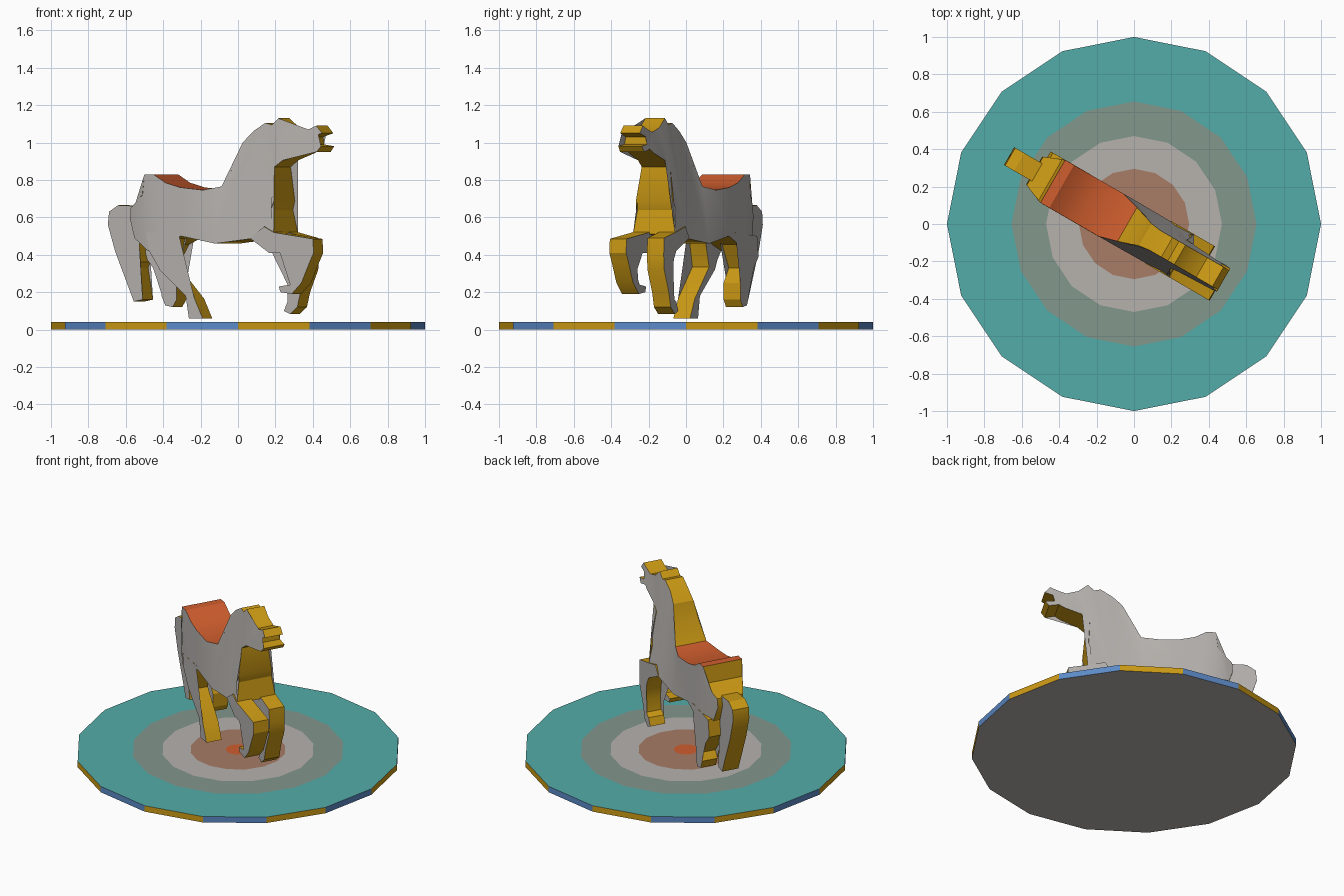
import bpy, bmesh, math

cube = bpy.data.objects.get("Cube")
if cube:
    bpy.data.objects.remove(cube, do_unlink=True)


def lin(c):
    c /= 255
    return c / 12.92 if c <= 0.04045 else ((c + 0.055) / 1.055) ** 2.4


def material(name, r, g, b):
    m = bpy.data.materials.new(name)
    m.use_nodes = True
    col = (lin(r), lin(g), lin(b), 1)
    m.diffuse_color = col
    m.node_tree.nodes["Principled BSDF"].inputs["Base Color"].default_value = col
    return m


GREY = material("light_grey", 182, 178, 174)
GOLD = material("gold", 204, 154, 20)
ORANGE = material("orange", 208, 94, 46)
TEAL = material("teal", 84, 172, 169)
SAGE = material("grey_green", 130, 151, 140)
BROWN = material("clay_brown", 168, 124, 102)
BLUE = material("blue", 92, 138, 200)


def finish(name, bm, mats, smooth=True):
    bmesh.ops.recalc_face_normals(bm, faces=bm.faces)
    me = bpy.data.meshes.new(name)
    bm.to_mesh(me)
    bm.free()
    for m in mats:
        me.materials.append(m)
    ob = bpy.data.objects.new(name, me)
    bpy.context.collection.objects.link(ob)
    if smooth:
        bpy.ops.object.select_all(action='DESELECT')
        ob.select_set(True)
        bpy.context.view_layer.objects.active = ob
        bpy.ops.object.shade_smooth_by_angle(angle=math.radians(25))
    return ob


def cutout(name, profile, t0, t1, width=None, saddle=False):
    """Side profile (forward, height) extruded sideways: grey sides, gold rim."""
    bm = bmesh.new()
    a = [bm.verts.new((s, t0, z)) for s, z in profile]
    b = [bm.verts.new((s, t1, z)) for s, z in profile]
    sides = [bm.faces.new(a), bm.faces.new(b[::-1])]
    n = len(profile)
    for i in range(n):
        j = (i + 1) % n
        f = bm.faces.new((a[j], a[i], b[i], b[j]))
        f.material_index = 1
        c = f.calc_center_median()
        if saddle and -0.49 < c.x < -0.03 and c.z > 0.7:
            f.material_index = 2
    bmesh.ops.triangulate(bm, faces=sides)
    if width:
        for v in bm.verts:
            v.co.y = math.copysign(width(v.co.x, v.co.z), v.co.y)
    ob = finish(name, bm, [GREY, GOLD, ORANGE])
    # the animal is turned on the platform
    ob.rotation_euler.z = math.radians(-30)
    ob.location = (-0.01, -0.017, 0)
    return ob


def body_width(s, z):
    """Half width: full at the barrel, slimmer at head and rump."""
    if s < -0.5:
        return 0.13 - (-0.5 - s) * 0.42
    if s < -0.05:
        return 0.132
    return max(0.06, 0.13 - max(0, z - 0.6) * 0.155)


# Body, neck and head
cutout("body", [
    (-0.49, 0.83), (-0.435, 0.83), (-0.36, 0.785), (-0.27, 0.76), (-0.13, 0.746),
    (-0.03, 0.765), (0.045, 0.885), (0.08, 1.0), (0.14, 1.06), (0.215, 1.105),
    (0.255, 1.095), (0.295, 1.13), (0.355, 1.08), (0.43, 1.055), (0.48, 1.07),
    (0.53, 1.09), (0.565, 1.05), (0.50, 1.03), (0.503, 0.99), (0.565, 0.98),
    (0.54, 0.95), (0.478, 0.965), (0.445, 0.945), (0.335, 0.905), (0.287, 0.87),
    (0.30, 0.69), (0.285, 0.64), (0.307, 0.51), (0.16, 0.485), (-0.055, 0.46),
    (-0.265, 0.50), (-0.38, 0.45), (-0.47, 0.42), (-0.57, 0.49), (-0.605, 0.59),
    (-0.60, 0.65), (-0.56, 0.68), (-0.505, 0.72)],
    -0.13, 0.13, body_width, True)

# Legs
cutout("right_front_leg", [
    (0.25, 0.55), (0.307, 0.52), (0.55, 0.485), (0.555, 0.41), (0.53, 0.36),
    (0.48, 0.25), (0.42, 0.19), (0.35, 0.20), (0.34, 0.23), (0.41, 0.24),
    (0.44, 0.29), (0.455, 0.36), (0.44, 0.41), (0.28, 0.41), (0.16, 0.49)],
    -0.133, -0.03)
cutout("left_front_leg", [
    (0.20, 0.55), (0.307, 0.52), (0.43, 0.49), (0.435, 0.40), (0.43, 0.32),
    (0.38, 0.20), (0.36, 0.12), (0.315, 0.083), (0.278, 0.10), (0.30, 0.15),
    (0.34, 0.17), (0.35, 0.25), (0.335, 0.36), (0.30, 0.42), (0.16, 0.49)],
    0.03, 0.133)
cutout("right_hind_leg", [
    (-0.28, 0.52), (-0.30, 0.48), (-0.333, 0.335), (-0.18, 0.165), (-0.13, 0.06),
    (-0.215, 0.06), (-0.235, 0.18), (-0.395, 0.32), (-0.42, 0.37), (-0.46, 0.42),
    (-0.48, 0.52)],
    -0.133, -0.03)
cutout("left_hind_leg", [
    (-0.33, 0.52), (-0.40, 0.40), (-0.44, 0.33), (-0.385, 0.25), (-0.385, 0.16),
    (-0.41, 0.12), (-0.455, 0.13), (-0.48, 0.185), (-0.45, 0.23), (-0.53, 0.33),
    (-0.58, 0.39), (-0.565, 0.50)],
    0.03, 0.133)

# Tail
cutout("tail", [
    (-0.58, 0.66), (-0.697, 0.665), (-0.753, 0.63), (-0.76, 0.56), (-0.716, 0.42),
    (-0.60, 0.15), (-0.545, 0.16), (-0.575, 0.33), (-0.562, 0.36), (-0.59, 0.46),
    (-0.62, 0.58), (-0.58, 0.58)],
    -0.055, 0.055)

# Platform: sixteen sides, target rings on top, alternating rim
N, TOP = 16, 0.04
bm = bmesh.new()


def ring(r, z):
    return [bm.verts.new((r * math.cos(math.tau * i / N),
                          r * math.sin(math.tau * i / N), z)) for i in range(N)]


mats = [ORANGE, BROWN, GREY, SAGE, TEAL, GOLD, BLUE]
rings = [ring(r, TOP) for r in (0.075, 0.295, 0.47, 0.655, 1.0)]
bm.faces.new(rings[0]).material_index = 0
base = ring(1.0, 0)
bm.faces.new(base[::-1]).material_index = 2
for k, (p, q) in enumerate(zip(rings, rings[1:] + [base])):
    for i in range(N):
        j = (i + 1) % N
        f = bm.faces.new((p[i], q[i], q[j], p[j]))
        f.material_index = k + 1 if k < 4 else 5 + i % 2
finish("platform", bm, mats, smooth=False)
